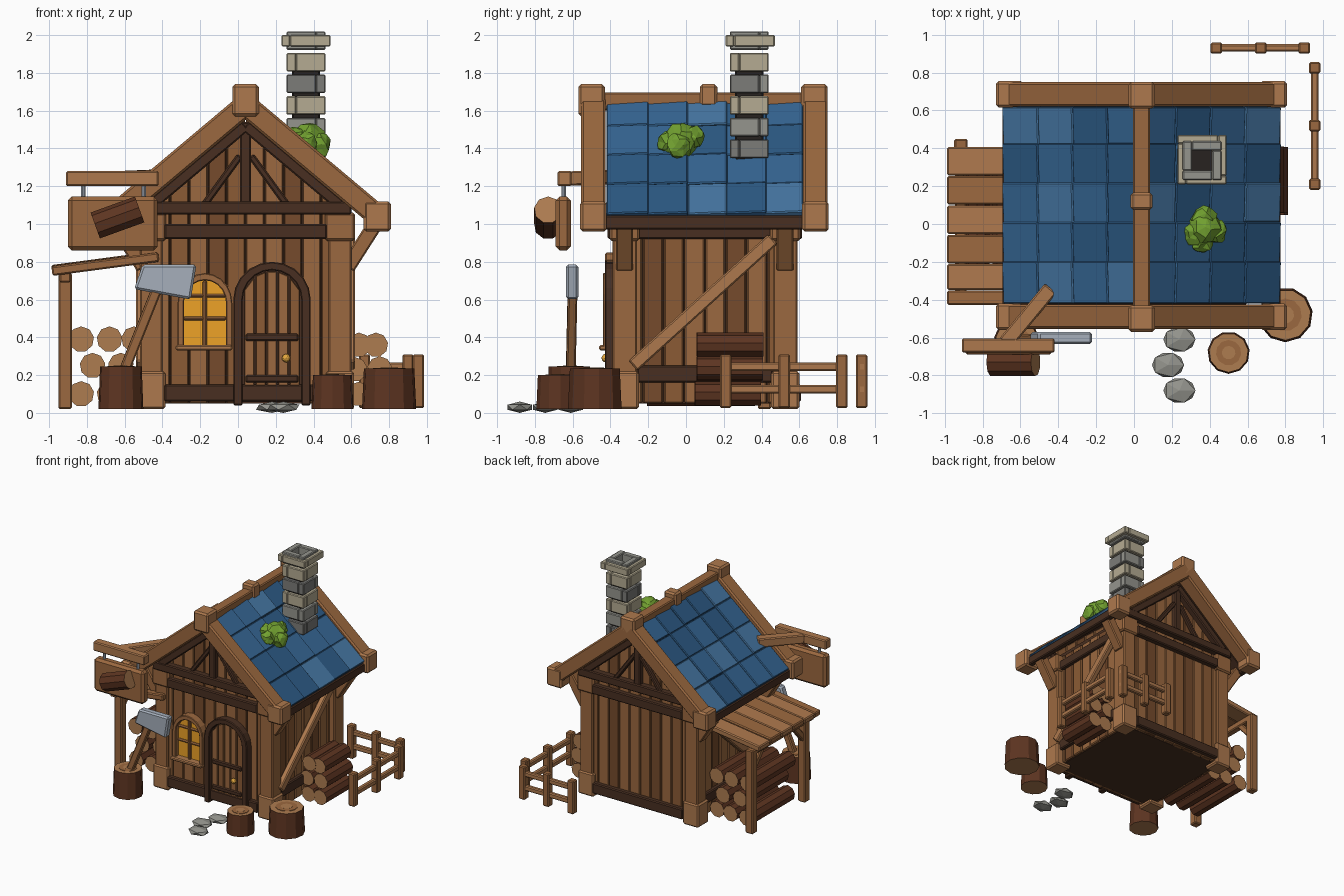
import bpy, bmesh, math, random
from mathutils import Vector, Matrix

if "Cube" in bpy.data.objects:
    bpy.data.objects.remove(bpy.data.objects["Cube"])

random.seed(4)
CX, ZR, S = 0.04, 1.63, 0.84            # ridge x, ridge height, roof slope
ANG = math.atan(S)
MATS = {}
COLS = dict(wood=(.33, .14, .05), wood2=(.26, .105, .035), wood3=(.18, .07, .025), light=(.42, .19, .075),
            dark=(.065, .028, .015), bark=(.11, .035, .015), cut=(.42, .2, .08), cut2=(.33, .14, .05),
            blue=(.025, .1, .23), blue2=(.035, .13, .29), blue3=(.06, .18, .36), gray=(.3, .3, .27),
            gray2=(.2, .2, .19), beige=(.46, .41, .29), steel=(.38, .43, .5), glow=(.85, .36, .02),
            gold=(.8, .4, .05), green=(.17, .36, .03), soot=(.02, .016, .014))


def mat(k):
    if k not in MATS:
        MATS[k] = bpy.data.materials.new(k)
        MATS[k].diffuse_color = (*COLS[k], 1)
    return MATS[k]


def finish(name, bm, *mats, bevel=0.0):
    bmesh.ops.recalc_face_normals(bm, faces=bm.faces)
    me = bpy.data.meshes.new(name)
    bm.to_mesh(me)
    bm.free()
    for m in mats:
        me.materials.append(mat(m))
    ob = bpy.data.objects.new(name, me)
    bpy.context.collection.objects.link(ob)
    if bevel:
        b = ob.modifiers.new("bevel", 'BEVEL')
        b.width, b.segments = bevel, 1
    return ob


def box(name, x, y, z, m, rot=None, bevel=.008):
    """Box from (min, max) ranges, optionally turned about its centre."""
    c = Vector([(a[0] + a[1]) / 2 for a in (x, y, z)])
    sc = Matrix.Diagonal([a[1] - a[0] for a in (x, y, z)] + [1])
    bm = bmesh.new()
    bmesh.ops.create_cube(bm, size=1, matrix=Matrix.Translation(c) @ (rot or Matrix()) @ sc)
    return finish(name, bm, m, bevel=bevel)


def beam(name, p, q, w, h, m, bevel=.008):
    p, q = Vector(p), Vector(q)
    r = (q - p).to_track_quat('X', 'Z').to_matrix().to_4x4()
    bm = bmesh.new()
    bmesh.ops.create_cube(bm, size=1, matrix=Matrix.Translation((p + q) / 2) @ r @ Matrix.Diagonal(((q - p).length, w, h, 1)))
    return finish(name, bm, m, bevel=bevel)


def prism(name, pts, y0, y1, m, bevel=0):
    bm = bmesh.new()
    f = bm.faces.new([bm.verts.new((x, y0, z)) for x, z in pts])
    g = bmesh.ops.extrude_face_region(bm, geom=[f])['geom']
    bmesh.ops.translate(bm, vec=(0, y1 - y0, 0), verts=[v for v in g if isinstance(v, bmesh.types.BMVert)])
    return finish(name, bm, m, bevel=bevel)


def log(name, p, q, r, n=9, side='bark', r2=None):
    p, q = Vector(p), Vector(q)
    d = q - p
    bm = bmesh.new()
    bmesh.ops.create_cone(bm, cap_ends=True, segments=n, radius1=r, radius2=r2 or r, depth=d.length,
                          matrix=Matrix.Translation((p + q) / 2) @ d.to_track_quat('Z', 'Y').to_matrix().to_4x4())
    for f in bm.faces:
        f.material_index = int(len(f.verts) > 4)
    return finish(name, bm, side, 'cut')


def arch(cx, w, z0, zs, rise, n=10):
    return [(cx - w, z0)] + [(cx - w * math.cos(math.pi * i / n), zs + rise * math.sin(math.pi * i / n))
                             for i in range(n + 1)] + [(cx + w, z0)]


def roof_z(x):
    return ZR - S * abs(x - CX)


# house core and plank walls
prism("house_core", [(-.45, .05), (.53, .05), (.53, 1.1), (CX, 1.53), (-.45, 1.1)], -.34, .54, 'dark')
woods = ['wood', 'wood2', 'wood', 'wood3', 'wood2', 'wood', 'wood', 'wood3', 'wood', 'wood2']
for y0, y1, nm in ((-.37, -.335, "front"), (.535, .57, "back")):
    for i in range(10):
        a, b = CX - .5 + i * .1 + .003, CX - .5 + (i + 1) * .1 - .003
        prism(nm + "_plank", [(a, .05), (b, .05), (b, roof_z(b) - .06), (a, roof_z(a) - .06)],
              y0 + random.uniform(-.005, .005), y1, woods[i], .005)
for s in (-1, 1):
    for i in range(8):
        y = -.34 + i * .11
        xo = CX + s * (.515 + random.uniform(-.005, .005))
        box("side_plank", sorted((CX + s * .485, xo)), (y + .003, y + .107), (.05, 1.06), woods[(i + 2) % 10])

# corner posts, footings, capitals, eave struts
for s in (-1, 1):
    for y in (-.325, .525):
        x = CX + s * .5
        box("corner_post", (x - .06, x + .06), (y - .065, y + .065), (.05, 1.02), 'wood')
        box("post_footing", (x - .075, x + .075), (y - .075, y + .075), (.02, .22), 'light', bevel=.012)
        box("post_capital", (x - .08, x + .08), (y - .08, y + .08), (.91, 1.06), 'wood', bevel=.012)
        beam("eave_strut", (CX + s * .54, y, .77), (CX + s * .7, y, 1.02), .09, .08, 'wood')

# dark frame beams
for y, t in ((-.385, "front"), (.585, "back")):
    box(t + "_tie_beam", (CX - .43, CX + .43), (y - .03, y + .03), (.92, 1.0), 'dark')
    box(t + "_collar_beam", (CX - .56, CX + .56), (y - .04, y + .04), (1.05, 1.12), 'dark')
    box(t + "_sill_beam", (CX - .43, CX + .43), (y - .025, y + .025), (.06, .15), 'dark')
    box(t + "_king_post", (CX - .03, CX + .03), (y - .03, y + .03), (1.1, 1.54), 'dark')
    for s in (-1, 1):
        beam(t + "_rafter", (CX, y, 1.52), (CX + s * .5, y, 1.1), .07, .06, 'dark')
        beam(t + "_gable_strut", (CX + s * .03, y + .01, 1.36), (CX + s * .22, y + .01, 1.1), .04, .035, 'dark')
for s in (-1, 1):
    x = CX + s * .52
    box("side_sill_beam", (x - .025, x + .025), (-.26, .46), (.16, .25), 'dark')
    box("side_top_beam", (x - .025, x + .025), (-.3, .5), (.92, 1.0), 'dark')
    beam("side_brace", (CX + s * .555, -.28, .25), (CX + s * .555, .46, .92), .05, .07, 'light')

# roof: under-board, tile strips, eave boards
for s in (-1, 1):
    R = Matrix.Rotation(s * ANG, 4, 'Y')
    beam("roof_board", (CX, .1, ZR - .03), (CX + s * .72, .1, ZR - .03 - .72 * S), 1.04, .05, 'dark')
    for j in range(5):
        cuts = [0, .22, .46, .7, .945]
        for k in range(4):
            u, v = cuts[k], cuts[k + 1]
            y0 = -.42 + j * .208 + (random.uniform(-.015, .015) if j else 0)
            y1 = -.42 + (j + 1) * .208 + (.015 if j < 4 else 0)
            um, lift = (u + v) / 2, .02 + random.uniform(0, .006)
            c = Vector((CX + s * um * math.cos(ANG), 0, ZR - um * math.sin(ANG) + lift))
            h = (v - u) / 2
            col = random.choice(['blue', 'blue', 'blue2', 'blue2', 'blue3'])
            box("roof_tile", (c.x - h, c.x + h), (y0, y1), (c.z - .02, c.z + .02), col,
                R @ Matrix.Rotation(.05, 4, 'X'), .006)
    x = CX + s * .71
    box("eave_board", (x - .025, x + .025), (-.43, .63), (.97, 1.045), 'dark')
    # barge boards with end blocks
    for y in (-.49, .685):
        beam("barge_board", (CX, y, ZR), (CX + s * .69, y, ZR - .69 * S), .13, .12, 'wood', .012)
        x = CX + s * .697
        box("barge_end_block", (x - .072, x + .072), (y - .07, y + .07), (.96, 1.12), 'light', bevel=.014)
box("ridge_beam", (CX - .045, CX + .045), (-.5, .7), (1.6, 1.695), 'wood')
for y, h, z in ((-.5, .07, 1.57), (.12, .046, 1.62), (.68, .07, 1.57)):
    w = .07 if h > .05 else .058
    box("ridge_block", (CX - w, CX + w), (y - h, y + h), (z, 1.74), 'light', bevel=.014)

# chimney courses, each a ring of four bricks
def ring(name, x, y, a, t, z, cols, flip=1):
    for i in range(4):
        R = Matrix.Rotation(i * math.pi / 2, 4, 'Z')
        c = R @ Vector((flip * t / 2, -a + t / 2, 0)) + Vector((x, y, 0))
        sx, sy = (a - t / 2, t / 2) if i % 2 == 0 else (t / 2, a - t / 2)
        box(name, (c.x - sx, c.x + sx), (c.y - sy, c.y + sy), z, cols[i % len(cols)], bevel=.006)
for i, c in enumerate(('beige', 'gray2', 'gray', 'beige', 'gray2', 'beige', 'gray')):
    z = 1.22 + i * .1145
    if i:
        ring("chimney_brick", .36, .335, .103, .05, (z - .098 + .113, z + .113), (c, c, 'gray' if i == 4 else c), 1 if i % 2 else -1)
box("chimney_flue", (.285, .435), (.26, .41), (1.25, 1.85), 'soot')
ring("chimney_cap", .36, .34, .13, .045, (1.94, 2.0), ('beige',))

# bush on the roof
for x, y, z, r in ((.37, -.02, 1.44, .095), (.32, -.05, 1.45, .065), (.43, -.04, 1.42, .065), (.37, .03, 1.46, .065), (.36, -.1, 1.43, .06)):
    bm = bmesh.new()
    bmesh.ops.create_icosphere(bm, subdivisions=2, radius=r, matrix=Matrix.Translation((x, y, z)))
    for v in bm.verts:
        v.co += Vector([random.uniform(-.01, .01) for _ in range(3)])
    finish("roof_bush", bm, 'green')

# door
prism("door_backing", arch(.18, .16, .05, .6, .16), -.385, -.36, 'dark')
for i in range(5):
    a, b = .03 + i * .06 + .004, .03 + (i + 1) * .06 - .004
    top = [.6 + .15 * math.sqrt(max(0, 1 - ((x - .18) / .155) ** 2)) for x in (a, b)]
    prism("door_plank", [(a, .07), (b, .07), (b, top[1]), (a, top[0])], -.405, -.38, woods[i % 3], .004)
prism("door_frame", arch(.18, .205, .04, .6, .2) + arch(.18, .155, .04, .6, .155)[::-1], -.43, -.36, 'dark', .006)
for z in (.18, .4):
    box("door_strap", (.04, .32), (-.415, -.39), (z - .02, z + .02), 'dark')
bm = bmesh.new()
bmesh.ops.create_icosphere(bm, subdivisions=2, radius=.023, matrix=Matrix.Translation((.255, -.425, .29)))
finish("door_knob", bm, 'gold')

# window
prism("window_glass", arch(-.175, .12, .35, .58, .125), -.4, -.36, 'glow')
prism("window_frame", arch(-.175, .145, .34, .58, .16) + arch(-.175, .112, .34, .58, .122)[::-1], -.44, -.36, 'wood', .005)
box("window_mullion", (-.187, -.163), (-.42, -.39), (.35, .7), 'wood')
for z in (.5, .62):
    box("window_bar", (-.29, -.06), (-.415, -.39), (z - .01, z + .01), 'wood')
box("window_sill", (-.33, -.03), (-.46, -.36), (.33, .36), 'light')

# lean-to on the left
ys = (-.43, -.35, -.21, -.055, .1, .255, .41)
for i in range(6):
    o = random.uniform(-.006, .006)
    y = (ys[i] + ys[i + 1]) / 2
    beam("lean_to_plank", (-.985, y, .755 + o), (-.42, y, .83 + o), ys[i + 1] - ys[i] - .004, .05, 'light' if i % 2 else 'wood')
for y in (-.3, .415):
    box("lean_to_post", (-.95, -.88), (y - .035, y + .035), (.02, .74), 'wood')
    t = .17 if y < 0 else -.17
    beam("lean_to_strut", (-.915, y, .55), (-.915, y + t, .74), .045, .05, 'wood')
box("lean_to_rail", (-.945, -.885), (-.4, .41), (.69, .745), 'wood')

# log piles
for x, z in ((-.83, .39), (-.68, .39), (-.55, .39), (-.77, .25), (-.62, .25), (-.83, .1), (-.68, .1), (-.55, .1)):
    o = random.uniform(-.02, .02)
    log("left_log", (x, -.2 + o, z), (x, .37 + o, z), .068)
for x, z in ((.64, .36), (.73, .36), (.62, .23), (.75, .235), (.64, .1), (.75, .1)):
    o = random.uniform(-.012, .012)
    log("right_log", (x, .05 + o, z), (x, .4 + o, z), .065)

# stumps
for x, y, r, h in ((.5, -.68, .112, .2), (.8, -.48, .145, .235), (-.62, -.615, .12, .245)):
    log("stump", (x, y, .02), (x, y, h), r, 11, r2=r * .93)
    for k, m in ((.6, 'cut2'), (.32, 'cut')):
        bm = bmesh.new()
        bmesh.ops.create_cone(bm, cap_ends=True, segments=11, radius1=r * k, radius2=r * k, depth=.006,
                              matrix=Matrix.Translation((x, y, h + .003 - k * .004)))
        finish("stump_ring", bm, m)

# axe
beam("axe_handle", (-.6, -.61, .23), (-.42, -.6, .68), .05, .055, 'wood')
prism("axe_head", [(-.505, .785), (-.22, .785), (-.25, .6), (-.55, .655)], -.635, -.57, 'steel', .012)

# hanging sign
box("sign_beam", (-.91, -.42), (-.68, -.605), (1.2, 1.28), 'light')
beam("sign_arm", (-.68, -.63, 1.24), (-.44, -.34, 1.25), .08, .075, 'light')
for x in (-.82, -.5):
    box("sign_hanger", (x - .012, x + .012), (-.66, -.635), (1.12, 1.21), 'steel')
box("sign_board", (-.9, -.425), (-.69, -.61), (.86, 1.145), 'wood', bevel=.02)
log("sign_log", (-.755, -.73, .99), (-.52, -.73, 1.075), .075)

# fence
for x in (.435, .67, .9):
    box("fence_post", (x - .03, x + .03), (.9, .96), (.025, .31), 'wood')
for y in (.21, .52, .825):
    box("fence_post", (.925, .985), (y - .03, y + .03), (.025, .31), 'wood')
for z in (.125, .245):
    box("fence_back_rail", (.41, .93), (.912, .95), (z - .022, z + .022), 'light')
    box("fence_side_rail", (.935, .975), (.19, .85), (z - .022, z + .022), 'light')

# stepping stones
for x, y in ((.24, -.61), (.18, -.745), (.24, -.88)):
    bm = bmesh.new()
    bmesh.ops.create_icosphere(bm, subdivisions=1, radius=1,
                               matrix=Matrix.Translation((x, y, .03)) @ Matrix.Diagonal((.095, .075, .03, 1)))
    finish("stepping_stone", bm, 'gray')

for m in bpy.data.materials:
    if m.users and not m.is_grease_pencil:
        m.use_nodes = True
        m.node_tree.nodes["Principled BSDF"].inputs["Base Color"].default_value = m.diffuse_color
